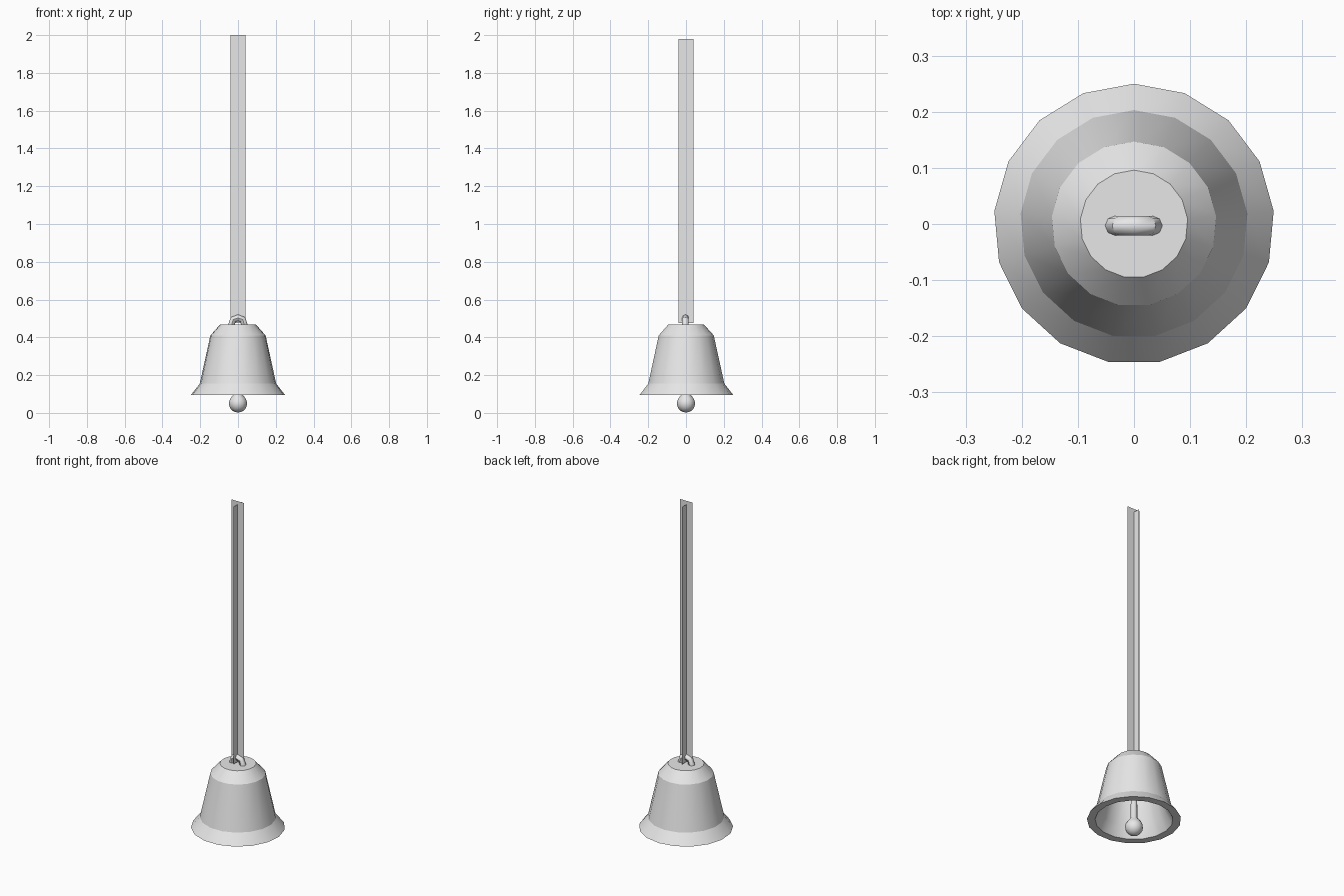
import bpy, bmesh, math

cube = bpy.data.objects.get("Cube")
if cube:
    bpy.data.objects.remove(cube)

grey = bpy.data.materials.new("plain_grey")
grey.use_nodes = True
grey.diffuse_color = (0.8, 0.8, 0.8, 1)
grey.node_tree.nodes["Principled BSDF"].inputs["Base Color"].default_value = (0.8, 0.8, 0.8, 1)


def add_object(name, data):
    obj = bpy.data.objects.new(name, data)
    bpy.context.collection.objects.link(obj)
    data.materials.append(grey)
    bpy.ops.object.select_all(action="DESELECT")
    bpy.context.view_layer.objects.active = obj
    obj.select_set(True)
    return obj


def lathe(name, profile, sides, sharp_angle):
    """Revolve (radius, z) points about z; radius 0 closes to a point."""
    bm = bmesh.new()
    rings = []
    for r, z in profile:
        if r == 0:
            rings.append([bm.verts.new((0, 0, z))] * sides)
            continue
        angles = [math.pi / 2 + math.tau * i / sides for i in range(sides)]
        rings.append([bm.verts.new((r * math.cos(a), r * math.sin(a), z)) for a in angles])
    for low, high in zip(rings, rings[1:]):
        for i in range(sides):
            j = (i + 1) % sides
            corners = list(dict.fromkeys((low[i], low[j], high[j], high[i])))
            bm.faces.new(corners)
    bmesh.ops.recalc_face_normals(bm, faces=bm.faces)
    mesh = bpy.data.meshes.new(name)
    bm.to_mesh(mesh)
    bm.free()
    obj = add_object(name, mesh)
    bpy.ops.object.shade_smooth_by_angle(angle=math.radians(sharp_angle))
    return obj


# Hollow bell: inside wall, rim, flared lip, body, shoulder and flat crown
lathe("bell_body", [
    (0, 0.44), (0.08, 0.44), (0.12, 0.39), (0.175, 0.155), (0.207, 0.095),
    (0.25, 0.095), (0.203, 0.155), (0.147, 0.41), (0.096, 0.467), (0, 0.467),
], 17, 23)

# Clapper: round ball that narrows into a stem
ball = [(0.048 * math.sin(a), 0.05 - 0.048 * math.cos(a))
        for a in (math.pi * i / 10 for i in range(1, 8))]
lathe("clapper", [(0, 0.002)] + ball + [(0.018, 0.105), (0.016, 0.445), (0, 0.445)], 12, 50)

# Hanging loop on the crown
curve = bpy.data.curves.new("hanging_loop", "CURVE")
curve.dimensions = "3D"
curve.bevel_depth = 0.0175
curve.bevel_resolution = 2
spline = curve.splines.new("POLY")
path = [(-0.037, 0.455), (-0.026, 0.494), (0, 0.503), (0.026, 0.494), (0.036, 0.455)]
spline.points.add(len(path) - 1)
for point, (x, z) in zip(spline.points, path):
    point.co = (x, -0.003, z, 1)
add_object("hanging_loop", curve)
bpy.ops.object.convert(target="MESH")
bpy.ops.object.shade_smooth_by_angle(angle=math.radians(46))


# Strap: two crossed flat strips
def strip(name, start, end, top):
    corners = [(*start, 0.475), (*end, 0.475), (*end, top), (*start, top)]
    mesh = bpy.data.meshes.new(name)
    mesh.from_pydata(corners, [], [(0, 1, 2, 3)])
    add_object(name, mesh)


strip("strap_wide", (-0.041, -0.003), (0.041, -0.003), 2.0)
strip("strap_cross", (-0.002, -0.041), (-0.002, 0.04), 1.98)
